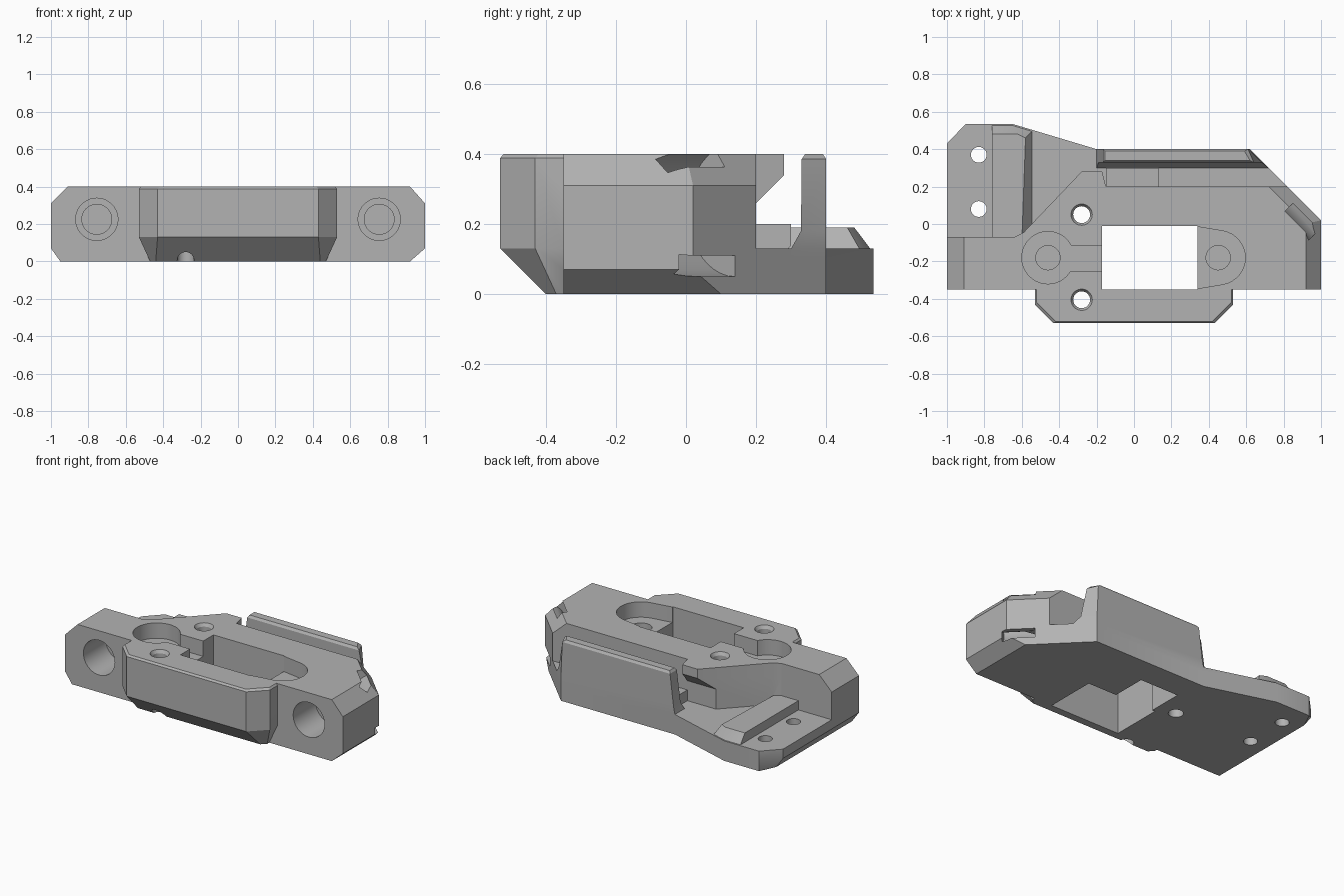
import bpy, bmesh, math
from mathutils import Vector, Matrix

if "Cube" in bpy.data.objects:
    bpy.data.objects.remove(bpy.data.objects["Cube"], do_unlink=True)

grey = bpy.data.materials.new("plain_grey")
grey.use_nodes = True
grey.diffuse_color = (0.45, 0.45, 0.45, 1)
grey.node_tree.nodes["Principled BSDF"].inputs["Base Color"].default_value = grey.diffuse_color


def finish(name, bm):
    bmesh.ops.recalc_face_normals(bm, faces=bm.faces)
    mesh = bpy.data.meshes.new(name)
    bm.to_mesh(mesh)
    bm.free()
    mesh.materials.append(grey)
    obj = bpy.data.objects.new(name, mesh)
    bpy.context.collection.objects.link(obj)
    return obj


def loft(name, layers):
    """Solid through stacked outlines, each given as (height, points)."""
    bm = bmesh.new()
    rings = [[bm.verts.new((x, y, z)) for x, y in pts] for z, pts in layers]
    bm.faces.new(rings[0])
    bm.faces.new(rings[-1])
    n = len(rings[0])
    for low, high in zip(rings, rings[1:]):
        for i in range(n):
            j = (i + 1) % n
            bm.faces.new((low[i], low[j], high[j], high[i]))
    return finish(name, bm)


def prism(name, pts, z0, z1):
    return loft(name, [(z0, pts), (z1, pts)])


def cylinder(name, start, end, r1, r2=None):
    a, b = Vector(start), Vector(end)
    turn = (b - a).to_track_quat('Z', 'Y').to_matrix().to_4x4()
    bm = bmesh.new()
    bmesh.ops.create_cone(bm, cap_ends=True, segments=40, radius1=r1,
                          radius2=r1 if r2 is None else r2, depth=(b - a).length,
                          matrix=Matrix.Translation((a + b) / 2) @ turn)
    return finish(name, bm)


def combine(target, tool, operation):
    mod = target.modifiers.new(tool.name, 'BOOLEAN')
    mod.operation = operation
    mod.solver = 'EXACT'
    mod.object = tool
    bpy.context.view_layer.objects.active = target
    bpy.ops.object.modifier_apply(modifier=mod.name)
    bpy.data.objects.remove(tool, do_unlink=True)


def cut(target, tool):
    combine(target, tool, 'DIFFERENCE')


# Low base plate with chamfered lower ends
def base_outline(left, right, diagonal_y):
    return [(left, -.35), (right, -.35), (right, diagonal_y), (.62, .4), (-.2, .4),
            (-.65, .535), (-.9, .535), (left, .43)]


bracket = loft("bracket", [(0, base_outline(-.95, .92, .1)), (.07, base_outline(-1, 1, .02)),
                           (.13, base_outline(-1, 1, .02))])


# Tall main block with sloped upper ends
def block_outline(left, right, corner_y, back_x):
    return [(left, -.35), (right, -.35), (right, corner_y), (back_x, .2), (-.15, .2),
            (-.17, .28), (-.28, .28), (-.59, -.045), (-.64, -.07), (left, -.07)]


block = loft("main_block", [(.07, block_outline(-1, 1, .02, .82)),
                            (.31, block_outline(-1, 1, .02, .82)),
                            (.4, block_outline(-.91, .92, 0, .72))])
# Undercut below the overhanging back corner
undercut = prism("undercut", [(.2, 0), (.2, .26), (.28, .34), (.5, .34), (.5, 0)], -.6, .1)
undercut.data.transform(Matrix(((0, 0, 1, 0), (1, 0, 0, 0), (0, 1, 0, 0), (0, 0, 0, 1))))
cut(block, undercut)
combine(bracket, block, 'UNION')


# Front bulge with tapered underside
def bulge_outline(half, front, bevel):
    return [(-half, -.3), (half, -.3), (half, front + bevel), (half - bevel, front),
            (bevel - half, front), (-half, front + bevel)]


combine(bracket, loft("front_bulge", [(0, bulge_outline(.47, -.4, .03)),
                                      (.13, bulge_outline(.53, -.53, .1)),
                                      (.388, bulge_outline(.53, -.53, .1)),
                                      (.4, bulge_outline(.52, -.52, .1))]), 'UNION')

# Thin back wall
combine(bracket, loft("back_wall", [
    (.1, [(-.2, .3), (.72, .3), (.62, .4), (-.2, .4)]),
    (.13, [(-.2, .3), (.72, .3), (.62, .4), (-.2, .4)]),
    (.18, [(-.19, .328), (.685, .328), (.62, .4), (-.19, .4)]),
    (.385, [(-.165, .33), (.64, .33), (.61, .4), (-.165, .4)]),
    (.4, [(-.155, .34), (.62, .34), (.59, .39), (-.155, .39)])]), 'UNION')

# Raised pad on the low plate
combine(bracket, loft("raised_pad", [
    (.12, [(-.76, -.1), (-.54, -.1), (-.54, .5), (-.65, .533), (-.76, .533)]),
    (.19, [(-.76, -.1), (-.6, -.1), (-.58, .46), (-.62, .48), (-.76, .48)])]), 'UNION')

# Central window and the sloped chute leading into the channel
cut(bracket, prism("window", [(-.17, -.35), (.34, -.35), (.34, -.01), (-.17, -.01)], -.1, .5))
chute = prism("chute", [(-.05, -.1), (.22, -.1), (.22, .03), (.3, .14), (.3, .2), (-.05, .2)],
              -.15, .13)
chute.data.transform(Matrix(((0, 0, 1, 0), (1, 0, 0, 0), (0, 1, 0, 0), (0, 0, 0, 1))))
cut(bracket, chute)

# Top recesses either side of the window, each with a blind hole
cut(bracket, cylinder("left_recess", (-.46, -.18, .3), (-.46, -.18, .5), .14))
cut(bracket, prism("recess_slot", [(-.46, -.25), (-.1, -.25), (-.1, -.115), (-.46, -.115)], .3, .5))
arc = [(.45 + .145 * math.cos(t), -.18 + .145 * math.sin(t))
       for t in [math.radians(-80 + 10 * k) for k in range(17)]]
cut(bracket, prism("right_recess", [(.3, -.345)] + [(.34, -.345)] + arc + [(.34, -.015), (.3, -.015)],
                   .3, .5))
for x in (-.46, .45):
    cut(bracket, cylinder("blind_hole", (x, -.18, .1), (x, -.18, .45), .065))

# Vertical screw holes, the tall ones countersunk
for x, y, r in [(-.28, .05, .045), (-.28, -.405, .045), (-.83, .37, .042), (-.83, .08, .042)]:
    cut(bracket, cylinder("screw_hole", (x, y, -.1), (x, y, .6), r))
    if x > -.5:
        cut(bracket, cylinder("countersink", (x, y, .38), (x, y, .41), .045, .063))

# Stepped round bores in the front
for x in (-.755, .755):
    cut(bracket, cylinder("bore", (x, -.5, .225), (x, -.12, .225), .113))
    cut(bracket, cylinder("bore_end", (x, -.2, .225), (x, -.09, .225), .08))

# Curved tie slot through the diagonal corner
centre = Vector((.95, .07, .24))
along = Vector((-.07, .07, 0))
slot = cylinder("tie_slot", centre - along, centre + along, .19)
cut(slot, cylinder("tie_core", centre - along * 2, centre + along * 2, .13))
cut(bracket, slot)

bpy.ops.object.select_all(action='DESELECT')
bracket.select_set(True)
bpy.context.view_layer.objects.active = bracket
bpy.ops.object.shade_smooth_by_angle(angle=math.radians(25))
